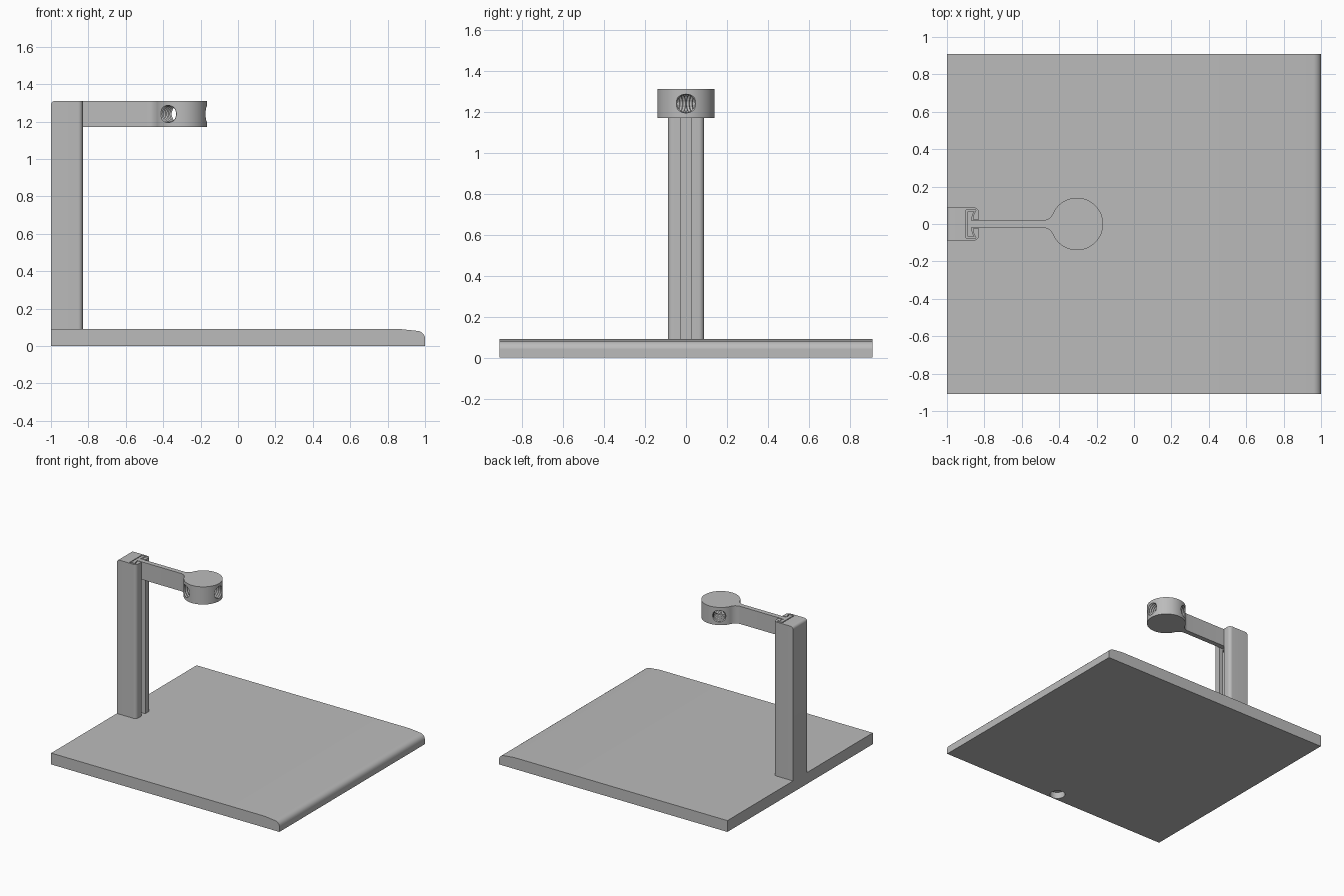
import bpy, bmesh
from math import pi, sin, cos, atan2, radians
from mathutils import Vector, Matrix

cube = bpy.data.objects.get("Cube")
if cube:
    bpy.data.objects.remove(cube, do_unlink=True)

grey = bpy.data.materials.new("plain grey")
grey.use_nodes = True
colour = (0.5, 0.5, 0.5, 1)
grey.diffuse_color = colour
grey.node_tree.nodes["Principled BSDF"].inputs["Base Color"].default_value = colour


def finish(bm, name):
    bmesh.ops.recalc_face_normals(bm, faces=bm.faces)
    mesh = bpy.data.meshes.new(name)
    bm.to_mesh(mesh)
    bm.free()
    mesh.materials.append(grey)
    ob = bpy.data.objects.new(name, mesh)
    bpy.context.collection.objects.link(ob)
    return ob


def extrude(points, direction):
    """Solid prism from a closed outline."""
    bm = bmesh.new()
    face = bm.faces.new([bm.verts.new(p) for p in points])
    new = bmesh.ops.extrude_face_region(bm, geom=[face], use_keep_orig=True)["geom"]
    verts = [v for v in new if isinstance(v, bmesh.types.BMVert)]
    bmesh.ops.translate(bm, verts=verts, vec=direction)
    return bm


def arc(cx, cy, rx, ry, start, end, steps):
    return [(cx + rx * cos(start + (end - start) * i / steps),
             cy + ry * sin(start + (end - start) * i / steps)) for i in range(steps + 1)]


def mirrored(half):
    """Close an outline across the y = 0 line."""
    return half + [(x, -y) for x, y in reversed(half) if abs(y) > 1e-6]


def activate(ob):
    bpy.ops.object.select_all(action='DESELECT')
    ob.select_set(True)
    bpy.context.view_layer.objects.active = ob


def cut(ob, cutter):
    cutter.hide_render = True
    mod = ob.modifiers.new("cut", 'BOOLEAN')
    mod.operation, mod.solver, mod.object = 'DIFFERENCE', 'EXACT', cutter
    activate(ob)
    bpy.ops.object.modifier_apply(modifier=mod.name)
    bpy.data.objects.remove(cutter, do_unlink=True)


def smooth(ob):
    activate(ob)
    bpy.ops.object.shade_smooth_by_angle(angle=radians(30))


def lathe(profile, name, matrix, segments=40):
    """Solid turned about its own z axis from (radius, height) pairs."""
    bm = bmesh.new()
    rings = [[bm.verts.new((r * cos(2 * pi * i / segments), r * sin(2 * pi * i / segments), h))
              for i in range(segments)] for r, h in profile]
    for a, b in zip(rings, rings[1:]):
        for i in range(segments):
            j = (i + 1) % segments
            bm.faces.new((a[i], a[j], b[j], b[i]))
    bm.faces.new(rings[0])
    bm.faces.new(rings[-1])
    bmesh.ops.transform(bm, matrix=matrix, verts=bm.verts)
    return finish(bm, name)


BASE, TOP, ARM_LOW, HALF = 0.09, 1.31, 1.17, 0.91

# Base plate with a rounded leading edge and a small recess underneath
side = [(-1, 0), (1, 0), (1, 0.045)] + arc(0.955, 0.04, 0.045, 0.041, 0.1, pi / 2, 8) + [(0.87, BASE), (-1, BASE)]
base = finish(extrude([(x, -HALF, z) for x, z in side], (0, 2 * HALF, 0)), "base_plate")
cut(base, lathe([(0.055, -0.02), (0.055, 0.05)], "recess_cutter", Matrix.Translation((0.01, -0.85, 0))))
smooth(base)

# Column with a full-height T-shaped slot; the lips bulge into the slot
lip = [(-0.862, 0.025), (-0.857, 0.05), (-0.845, 0.075)]
half = [(-1, 0.088)] + arc(-0.855, 0.063, 0.025, 0.025, pi / 2, 0, 6)
half += [(-0.83, 0.025)] + lip + [(-0.897, 0.075)]
column_bm = extrude([(x, y, BASE) for x, y in mirrored(half)], (0, 0, TOP - BASE))
rear_top = [e for e in column_bm.edges
            if all(v.co.x < -0.99 and v.co.z > TOP - 0.01 for v in e.verts)]
bmesh.ops.bevel(column_bm, geom=rear_top, offset=0.022, segments=5, profile=0.5, affect='EDGES')
smooth(finish(column_bm, "column"))

# Sliding arm: T-shaped key, thin bar, filleted neck and round head
cx, radius, fillet, bar, fx = -0.305, 0.14, 0.0625, 0.019, -0.49
neck = atan2(-(bar + fillet), cx - fx)
head = atan2(bar + fillet, fx - cx)
half = [(-0.89, 0.068), (-0.851, 0.068), (-0.863, 0.05), (-0.868, bar)]
half += arc(fx, bar + fillet, fillet, fillet, -pi / 2, neck, 8)
half += arc(cx, 0, radius, radius, head, 0, 36)[1:]
half[-1] = (cx + radius, 0)
arm = finish(extrude([(x, y, ARM_LOW) for x, y in mirrored(half)], (0, 0, TOP - ARM_LOW)), "sliding_arm")

# Three threaded screw holes around the head
thread = [(0.05 if i % 2 else 0.043, -0.01 + i * 0.0085) for i in range(20)]
for k in range(3):
    turn = Matrix.Rotation(k * 2 * pi / 3, 4, 'Z') @ Matrix.Rotation(pi / 2, 4, 'Y')
    place = Matrix.Translation(Vector((cx, 0, (ARM_LOW + TOP) / 2))) @ turn
    cut(arm, lathe(thread, "thread_cutter", place))
smooth(arm)
